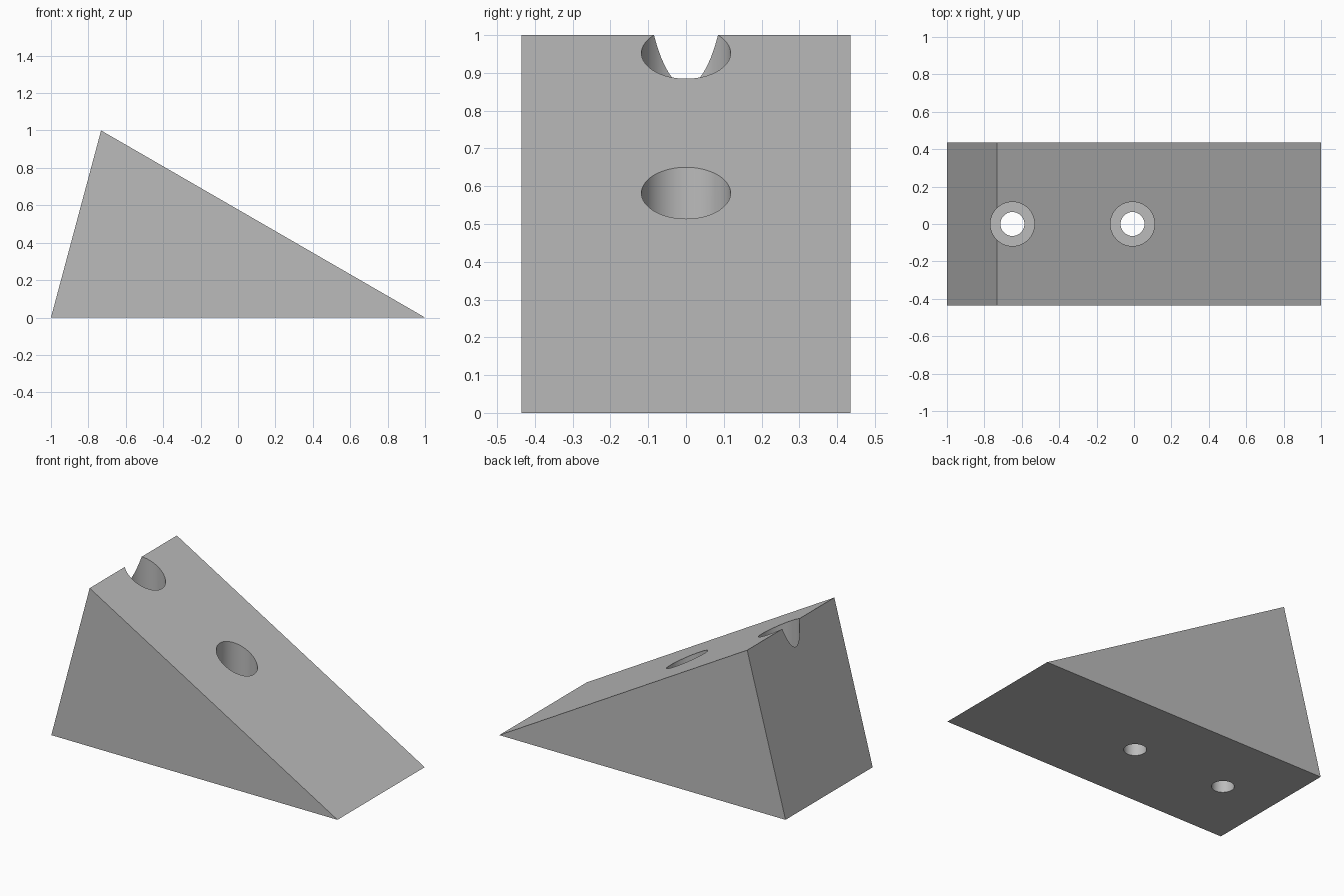
import bpy
import bmesh

cube = bpy.data.objects.get("Cube")
if cube:
    bpy.data.objects.remove(cube, do_unlink=True)

grey = bpy.data.materials.new("mid_grey")
grey.use_nodes = True
colour = (0.5, 0.5, 0.5, 1)
grey.diffuse_color = colour
grey.node_tree.nodes["Principled BSDF"].inputs["Base Color"].default_value = colour

HALF_WIDTH = 0.435
SEAT_HEIGHT = 0.13


def add_object(name, bm):
    bmesh.ops.recalc_face_normals(bm, faces=bm.faces)
    mesh = bpy.data.meshes.new(name)
    bm.to_mesh(mesh)
    bm.free()
    mesh.materials.append(grey)
    obj = bpy.data.objects.new(name, mesh)
    bpy.context.collection.objects.link(obj)
    return obj


# Wedge body: triangular profile extruded across the width
bm = bmesh.new()
profile = [(-1, 0), (1, 0), (-0.732, 1)]
face = bm.faces.new([bm.verts.new((x, -HALF_WIDTH, z)) for x, z in profile])
side = bmesh.ops.extrude_face_region(bm, geom=[face])
verts = [v for v in side["geom"] if isinstance(v, bmesh.types.BMVert)]
bmesh.ops.translate(bm, verts=verts, vec=(0, 2 * HALF_WIDTH, 0))
wedge = add_object("wedge_block", bm)


def cut_cylinder(name, x, radius, bottom, top):
    bpy.ops.mesh.primitive_cylinder_add(
        vertices=64, radius=radius, depth=top - bottom,
        location=(x, 0, (top + bottom) / 2))
    cutter = bpy.context.object
    cutter.name = name
    cutter.data.materials.append(grey)
    cutter.hide_render = True
    cut = wedge.modifiers.new(name, "BOOLEAN")
    cut.operation = "DIFFERENCE"
    cut.solver = "EXACT"
    cut.object = cutter
    bpy.context.view_layer.objects.active = wedge
    bpy.ops.object.modifier_apply(modifier=cut.name)
    bpy.data.objects.remove(cutter, do_unlink=True)


# Screw holes: narrow through hole below a wide counterbore
for label, x in (("upper", -0.65), ("middle", -0.008)):
    cut_cylinder(label + "_counterbore", x, 0.118, SEAT_HEIGHT, 1.5)
    cut_cylinder(label + "_through_hole", x, 0.064, -0.5, 1.5)

# Smooth bores with crisp edges
bpy.ops.object.select_all(action="DESELECT")
wedge.select_set(True)
bpy.context.view_layer.objects.active = wedge
bpy.ops.object.shade_smooth_by_angle(angle=0.5)
